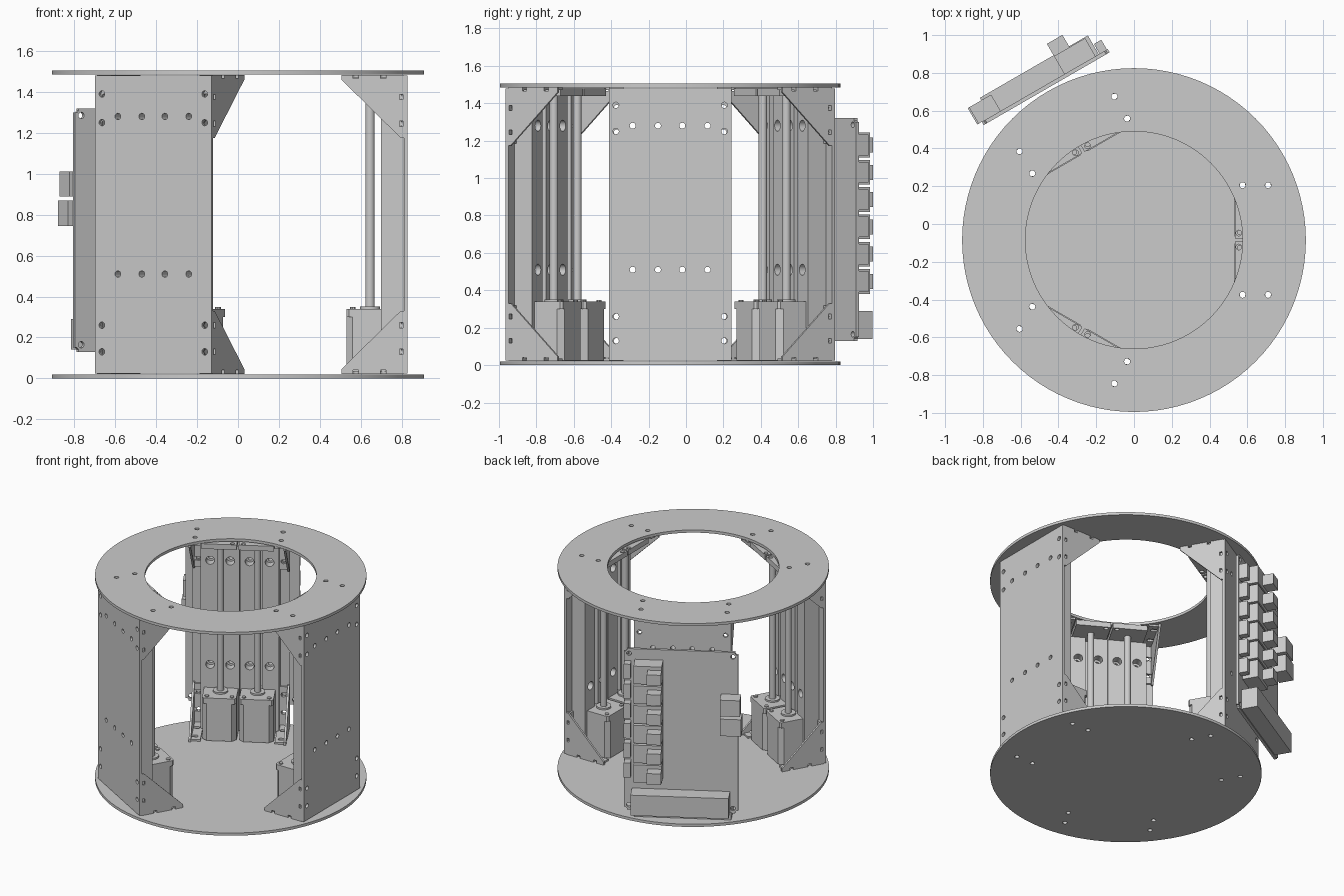
import bpy, bmesh, math
from mathutils import Matrix, Vector

cube = bpy.data.objects.get("Cube")
if cube:
    bpy.data.objects.remove(cube)

grey = bpy.data.materials.new("light grey")
grey.use_nodes = True
grey.diffuse_color = (0.6, 0.6, 0.6, 1)
grey.node_tree.nodes["Principled BSDF"].inputs["Base Color"].default_value = (0.6, 0.6, 0.6, 1)

CENTRE = Matrix.Translation((0, -0.085, 0))
TOP = 1.505


def box(bm, x0, x1, y0, y1, z0, z1):
    size = Matrix.Diagonal((x1 - x0, y1 - y0, z1 - z0, 1))
    mid = Matrix.Translation(((x0 + x1) / 2, (y0 + y1) / 2, (z0 + z1) / 2))
    bmesh.ops.create_cube(bm, size=1, matrix=mid @ size)


def rod(bm, start, axis, length, radius, sides=16):
    """Cylinder from start along 'X' or 'Z'."""
    turn = Matrix.Rotation(math.pi / 2, 4, 'Y') if axis == 'X' else Matrix()
    m = Matrix.Translation(start) @ turn @ Matrix.Translation((0, 0, length / 2))
    bmesh.ops.create_cone(bm, cap_ends=True, segments=sides, radius1=radius,
                          radius2=radius, depth=length, matrix=m)


def prism(bm, points, offset):
    """Extrude a closed polygon by an offset vector."""
    face = bm.faces.new([bm.verts.new(p) for p in points])
    new = bmesh.ops.extrude_face_region(bm, geom=[face])["geom"]
    bmesh.ops.translate(bm, vec=offset, verts=[v for v in new if isinstance(v, bmesh.types.BMVert)])


def finish(name, bm, matrix=CENTRE, cuts=()):
    """Turn a bmesh into an object, subtracting each cutter bmesh."""
    def make(label, b):
        bmesh.ops.recalc_face_normals(b, faces=b.faces)
        mesh = bpy.data.meshes.new(label)
        b.to_mesh(mesh)
        b.free()
        ob = bpy.data.objects.new(label, mesh)
        bpy.context.collection.objects.link(ob)
        return ob
    ob = make(name, bm)
    cutters = [make("cutter", c) for c in cuts]
    for c in cutters:
        c.hide_render = True
        mod = ob.modifiers.new("cut", 'BOOLEAN')
        mod.operation, mod.object, mod.solver = 'DIFFERENCE', c, 'EXACT'
        mod.use_self = True
    if cutters:
        dg = bpy.context.evaluated_depsgraph_get()
        mesh = bpy.data.meshes.new_from_object(ob.evaluated_get(dg))
        ob.modifiers.clear()
        ob.data = mesh
        for c in cutters:
            bpy.data.objects.remove(c)
    ob.data.materials.clear()
    ob.data.materials.append(grey)
    ob.matrix_world = matrix
    bpy.ops.object.select_all(action='DESELECT')
    ob.select_set(True)
    bpy.context.view_layer.objects.active = ob
    bpy.ops.object.shade_smooth_by_angle(angle=math.radians(30))
    return ob


def tower_matrix(deg):
    return CENTRE @ Matrix.Rotation(math.radians(deg), 4, 'Z')


# base disc and top ring with bracket screw holes
for name, z, hole in (("base_disc", 0, 0), ("top_ring", TOP - 0.02, 0.575)):
    bm, cut = bmesh.new(), bmesh.new()
    rod(bm, (0, 0, z), 'Z', 0.02, 0.91, 96)
    if hole:
        rod(cut, (0, 0, z - 0.1), 'Z', 0.2, hole, 96)
    for deg in (0, 120, 240):
        for r in (0.575, 0.71):
            for t in (-0.29, 0.29):
                p = Matrix.Rotation(math.radians(deg), 3, 'Z') @ Vector((r, t, z - 0.1))
                rod(cut, p, 'Z', 0.2, 0.016)
    finish(name, bm, cuts=[cut])

# tower parts, built facing +x and copied around the axis
parts = []
RAILS = (-0.2, -0.065, 0.065, 0.2)
BOLT_Z = (0.51, 1.28)
SCREW_Z = (0.13, 0.26, 1.25, 1.39)

# outer mounting plate
bm, cut = bmesh.new(), bmesh.new()
box(bm, 0.81, 0.828, -0.3275, 0.3275, 0.025, 1.48)
for z in BOLT_Z:
    for t in RAILS:
        rod(cut, (0.7, t, z), 'X', 0.2, 0.016)
for z in SCREW_Z:
    for t in (-0.29, 0.29):
        rod(cut, (0.7, t, z), 'X', 0.2, 0.016)
parts.append(finish("mounting_plate", bm, cuts=[cut]))

# corner brackets: slotted triangular web with two flanges
for level in ("lower", "upper"):
    for side in (-1, 1):
        def h(z):
            return z if level == "lower" else TOP - z
        bm, cut = bmesh.new(), bmesh.new()
        web = [(0.505, 0.022), (0.81, 0.022), (0.81, 0.33), (0.795, 0.33), (0.505, 0.045)]
        prism(bm, [(r, side * 0.3275, h(z)) for r, z in web], (0, -side * 0.015, 0))
        t0, t1 = sorted((side * 0.25, side * 0.314))
        box(bm, 0.52, 0.809, t0, t1, *sorted((h(0.022), h(0.035))))
        box(bm, 0.796, 0.81, t0, t1, *sorted((h(0.03), h(0.32))))
        for z in (0.13, 0.26):
            box(cut, 0.788, 0.806, side * 0.32 - 0.03, side * 0.32 + 0.03, h(z) - 0.013, h(z) + 0.013)
            rod(cut, (0.75, side * 0.285, h(z)), 'X', 0.1, 0.016)
        for r in (0.575, 0.71):
            box(cut, r - 0.013, r + 0.013, side * 0.32 - 0.03, side * 0.32 + 0.03,
                *sorted((h(0.015), h(0.04))))
            rod(cut, (r, side * 0.285, h(0.03) - 0.05), 'Z', 0.1, 0.016)
        parts.append(finish(f"{level}_bracket_{'left' if side > 0 else 'right'}", bm, cuts=[cut]))

# actuators: grooved rail, motor, shaft and end cap
for i, t in enumerate((-0.125, 0.125), 1):
    bm, through, bore = bmesh.new(), bmesh.new(), bmesh.new()
    channel = [(0.809, -0.131), (0.70, -0.131), (0.70, -0.018), (0.75, -0.018),
               (0.75, 0.018), (0.70, 0.018), (0.70, 0.131), (0.809, 0.131)]
    prism(bm, [(r, t * 1.06 + o, 0.03) for r, o in channel], (0, 0, 1.41))
    for z in BOLT_Z:
        for y in RAILS:
            if y * t > 0:
                rod(through, (0.6, y, z), 'X', 0.3, 0.016)
                rod(bore, (0.65, y, z), 'X', 0.11, 0.03)
    parts.append(finish(f"actuator_rail_{i}", bm, cuts=[through, bore]))

    bm = bmesh.new()
    for z0, z1, c in ((0.025, 0.30, 0.03), (0.30, 0.34, 0.012)):
        a = 0.115
        ring = [(a, a - c), (a - c, a), (c - a, a), (-a, a - c),
                (-a, c - a), (c - a, -a), (a - c, -a), (a, c - a)]
        prism(bm, [(0.645 + x, t + y, z0) for x, y in ring], (0, 0, z1 - z0))
    rod(bm, (0.645, t, 0.34), 'Z', 0.012, 0.05, 24)
    for sx in (-0.085, 0.085):
        for sy in (-0.085, 0.085):
            rod(bm, (0.645 + sx, t + sy, 0.34), 'Z', 0.008, 0.014, 10)
    parts.append(finish(f"motor_{i}", bm))

    bm = bmesh.new()
    rod(bm, (0.645, t, 0.34), 'Z', 1.11, 0.023, 20)
    parts.append(finish(f"drive_shaft_{i}", bm))

    bm, cut = bmesh.new(), bmesh.new()
    box(bm, 0.535, 0.809, t - 0.118, t + 0.118, 1.44, 1.478)
    rod(cut, (0.555, math.copysign(0.037, t), 1.4), 'Z', 0.2, 0.015)
    parts.append(finish(f"end_cap_{i}", bm, cuts=[cut]))

for ob in parts:
    base = ob.name
    for deg, place in ((120, "back"), (240, "front")):
        dup = bpy.data.objects.new(f"{place}_{base}", ob.data)
        bpy.context.collection.objects.link(dup)
        dup.matrix_world = tower_matrix(deg)
    ob.name = f"side_{base}"

# circuit board outside the back tower
BACK = tower_matrix(120)
bm, cut = bmesh.new(), bmesh.new()
box(bm, 0.925, 0.945, -0.385, 0.385, 0.13, 1.32)
bmesh.ops.bevel(bm, geom=[e for e in bm.edges if abs(e.verts[0].co.x - e.verts[1].co.x) > 0.01],
                offset=0.02, segments=3, affect='EDGES')
for t in (-0.35, 0.35):
    for z in (0.165, 1.285):
        rod(cut, (0.88, t, z), 'X', 0.1, 0.016)
finish("circuit_board", bm, BACK, [cut])

# driver modules, their connectors and pin headers
modules, plugs, headers = bmesh.new(), bmesh.new(), bmesh.new()
for i in range(6):
    z = 1.177 - i * 0.146
    box(modules, 0.945, 1.055, -0.31, -0.12, z - 0.066, z + 0.066)
    box(plugs, 1.055, 1.13, -0.215, -0.12, z - 0.04, z + 0.04)
    box(headers, 0.945, 1.005, -0.38, -0.335, z - 0.055, z + 0.055)
finish("driver_modules", modules, BACK)
finish("module_connectors", plugs, BACK)
finish("pin_headers", headers, BACK)

# power terminal and side sockets
bm = bmesh.new()
box(bm, 0.945, 1.06, -0.33, 0.33, 0.14, 0.29)
finish("power_terminal", bm, BACK)
bm = bmesh.new()
box(bm, 0.945, 1.045, 0.27, 0.413, 0.745, 0.87)
box(bm, 0.945, 1.045, 0.27, 0.405, 0.89, 1.01)
finish("side_sockets", bm, BACK)
